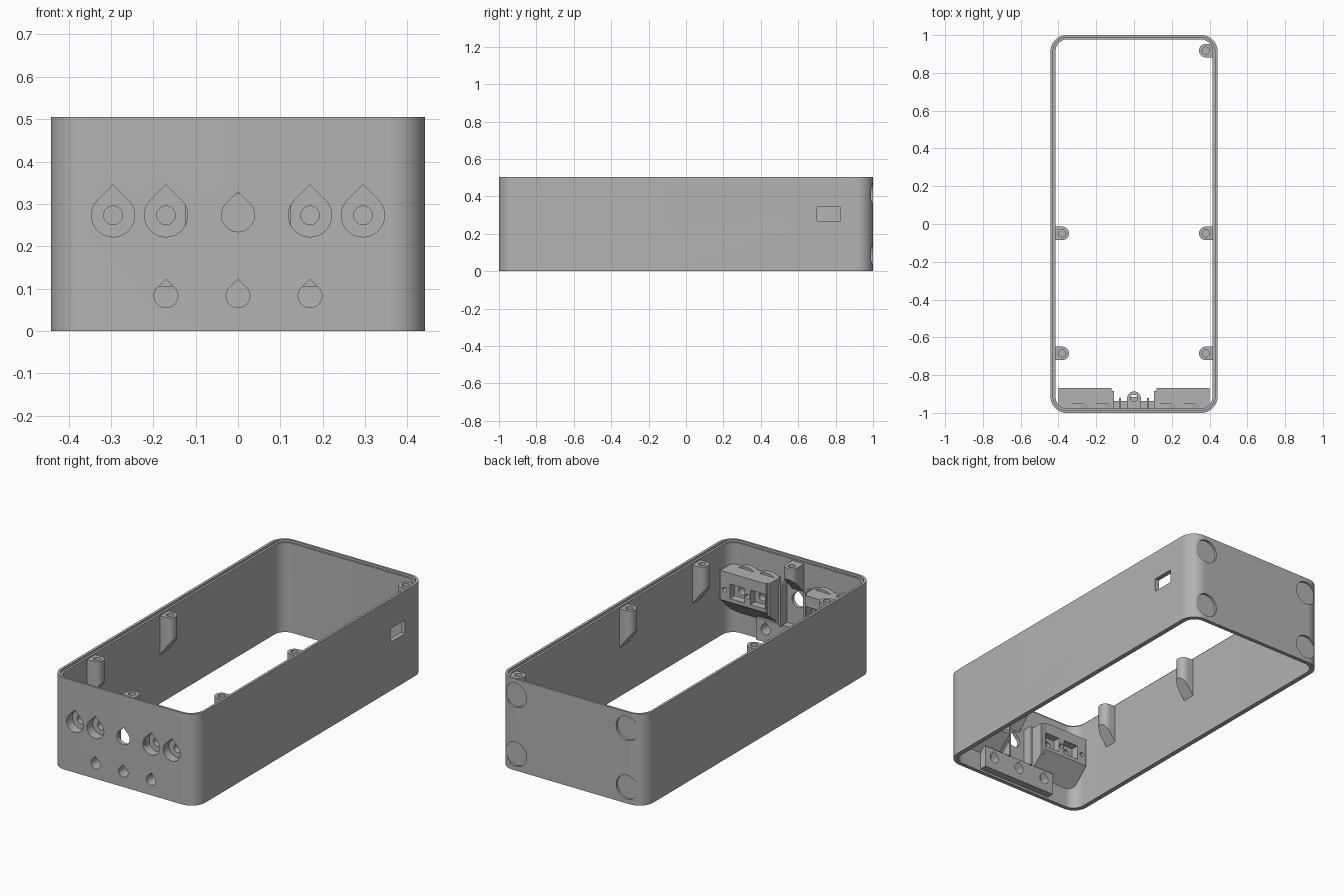
import bpy, bmesh
from math import sin, cos, pi, sqrt, radians

cube = bpy.data.objects.get("Cube")
if cube:
    bpy.data.objects.remove(cube, do_unlink=True)

grey = bpy.data.materials.new("plain grey")
grey.use_nodes = True
grey.diffuse_color = (0.45, 0.45, 0.45, 1)
grey.node_tree.nodes["Principled BSDF"].inputs["Base Color"].default_value = (0.45, 0.45, 0.45, 1)

W, L, H = 0.442, 1.0, 0.505      # half width, half length, height
WALL_X, WALL_Y = 0.026, 0.022
FRONT = -L + WALL_Y              # inner face of the front wall


def prism(name, pts, axis, a, b):
    """Extrude a 2D profile along an axis from a to b."""
    place = {"x": lambda u, v, w: (w, u, v),
             "y": lambda u, v, w: (u, w, v),
             "z": lambda u, v, w: (u, v, w)}[axis]
    bm = bmesh.new()
    low = [bm.verts.new(place(u, v, a)) for u, v in pts]
    high = [bm.verts.new(place(u, v, b)) for u, v in pts]
    bm.faces.new(low)
    bm.faces.new(high)
    n = len(pts)
    for i in range(n):
        j = (i + 1) % n
        bm.faces.new((low[i], low[j], high[j], high[i]))
    bmesh.ops.recalc_face_normals(bm, faces=bm.faces)
    mesh = bpy.data.meshes.new(name)
    bm.to_mesh(mesh)
    bm.free()
    mesh.materials.append(grey)
    ob = bpy.data.objects.new(name, mesh)
    bpy.context.collection.objects.link(ob)
    return ob


def arc(cx, cy, r, a0, a1, n):
    return [(cx + r * cos(radians(a0 + (a1 - a0) * i / n)),
             cy + r * sin(radians(a0 + (a1 - a0) * i / n))) for i in range(n + 1)]


def circle(cx, cy, r, n=32):
    return arc(cx, cy, r, 0, 360, n)[:-1]


def rect(u0, u1, v0, v1):
    return [(u0, v0), (u1, v0), (u1, v1), (u0, v1)]


def rounded(hx, hy, r):
    pts = []
    for k, (sx, sy) in enumerate([(1, 1), (-1, 1), (-1, -1), (1, -1)]):
        pts += arc(sx * (hx - r), sy * (hy - r), r, 90 * k, 90 * k + 90, 12)
    return pts


def teardrop(cx, cz, r):
    return arc(cx, cz, r, 135, 405, 30) + [(cx, cz + r * sqrt(2))]


def cut(ob, cutters):
    """Subtract the cutters from the part, then discard them."""
    bpy.context.view_layer.objects.active = ob
    for c in cutters:
        c.hide_render = True
        mod = ob.modifiers.new("cut", "BOOLEAN")
        mod.operation, mod.solver, mod.object = "DIFFERENCE", "EXACT", c
        bpy.ops.object.modifier_apply(modifier=mod.name)
        bpy.data.objects.remove(c, do_unlink=True)
    return ob


JACKS = (-0.295, -0.17, 0.17, 0.295)
JACK_Z, LOW_Z = 0.273, 0.083
LOW_HOLES = (-0.17, 0, 0.17)
POCKET_Y = -0.95


def jack_cutters(xs):
    out = []
    for x in xs:
        out.append(prism("recess", teardrop(x, JACK_Z, 0.051), "y", -1.1, POCKET_Y))
        out.append(prism("jack_hole", circle(x, JACK_Z, 0.022), "y", -1.1, -0.8))
    return out


def low_cutters():
    return [prism("low_hole", teardrop(x, LOW_Z, 0.028), "y", -1.1, -0.85) for x in LOW_HOLES]


# Case: open rounded frame with a stepped rim
case = prism("case_frame", rounded(W, L, 0.085), "z", 0, H)
cutters = [prism("cavity", rounded(W - WALL_X, L - WALL_Y, 0.065), "z", -0.1, H + 0.1),
           prism("rim_step", rounded(W - 0.014, L - 0.012, 0.073), "z", H - 0.012, H + 0.1),
           prism("side_port", rect(0.70, 0.825, 0.268, 0.343), "x", 0.35, 0.5),
           prism("centre_hole", teardrop(0, JACK_Z, 0.039), "y", -1.1, -0.9)]
cutters += jack_cutters(JACKS) + low_cutters()
for x in (-0.34, 0.34):
    for z in (0.09, 0.415):
        cutters.append(prism("foot_recess", circle(x, z, 0.066, 40), "y", L - 0.012, L + 0.1))
cut(case, cutters)


# Screw bosses with a sloped underside
def boss(name, x, y, turn, reach, drop):
    top = 0.485
    r = 0.036
    bottom = top - drop - 0.1
    profile = arc(0, 0, r, 90, 270, 16) + [(reach, -r), (reach, r)]
    ob = prism(name, profile, "z", bottom, top)
    slope = 0.1 / (reach + r)
    wedge = [(-0.06, top - drop + slope * (0.06 - r)), (0.1, bottom - slope * (0.1 - reach)),
             (0.1, bottom - 0.2), (-0.06, bottom - 0.2)]
    cut(ob, [prism("slope", wedge, "y", -0.1, 0.1),
             prism("screw_hole", circle(0, 0, 0.019, 24), "z", top - 0.09, top + 0.1)])
    ob.rotation_euler.z = turn
    ob.location = (x, y, 0)


boss("boss_back_left", 0.38, 0.918, 0, 0.04, 0.12)
for label, y in (("middle", -0.05), ("front", -0.685)):
    boss("boss_" + label + "_left", 0.38, y, 0, 0.04, 0.12)
    boss("boss_" + label + "_right", -0.38, y, pi, 0.04, 0.12)
boss("boss_front_centre", 0, -0.922, -pi / 2, 0.062, 0.06)

# Jack housings behind the front wall, mirrored left and right
for side, s in (("left", 1), ("right", -1)):
    xs = [x for x in JACKS if x * s > 0]
    side_profile = [(FRONT - 0.006, 0.375), (-0.868, 0.375), (-0.868, 0.215), (FRONT - 0.006, 0.105)]
    housing = prism("jack_housing_" + side, side_profile, "x", *sorted((s * 0.12, s * 0.40)))
    pockets = [prism("pocket", rect(x - 0.045, x + 0.045, 0.235, 0.315), "y", -0.91, -0.8) for x in xs]
    for x in (0.372, 0.2325, 0.137):
        pockets.append(prism("pin_hole", circle(s * x, 0.275, 0.013, 16), "y", -0.92, -0.8))
    cut(housing, pockets + jack_cutters(xs))
    # Raised collar tips showing above the housing
    for i, x in enumerate(xs):
        tip = [(x - 0.06, 0.37), (x + 0.06, 0.37), (x + 0.02, 0.388), (x - 0.02, 0.388)]
        prism("jack_collar_%s_%d" % (side, i + 1), tip, "y", FRONT - 0.005, POCKET_Y)
    # End plate and thin rib beside the centre hole
    end = [(FRONT - 0.005, 0.375), (-0.885, 0.375), (-0.885, 0.19), (FRONT - 0.005, 0.105)]
    prism("housing_end_" + side, end, "x", *sorted((s * 0.107, s * 0.125)))
    prism("centre_rib_" + side, rect(FRONT - 0.005, -0.922, 0.13, 0.36), "x",
          *sorted((s * 0.068, s * 0.08)))

# Thickened plate behind the lower row of holes
cut(prism("lower_plate", rect(-0.23, 0.23, 0.012, 0.135), "y", FRONT - 0.005, -0.937), low_cutters())

# Smooth the curves, keep the edges sharp
bpy.ops.object.select_all(action="DESELECT")
for ob in bpy.context.collection.objects:
    if ob.type == "MESH":
        ob.select_set(True)
bpy.context.view_layer.objects.active = case
bpy.ops.object.shade_smooth_by_angle(angle=radians(30))
